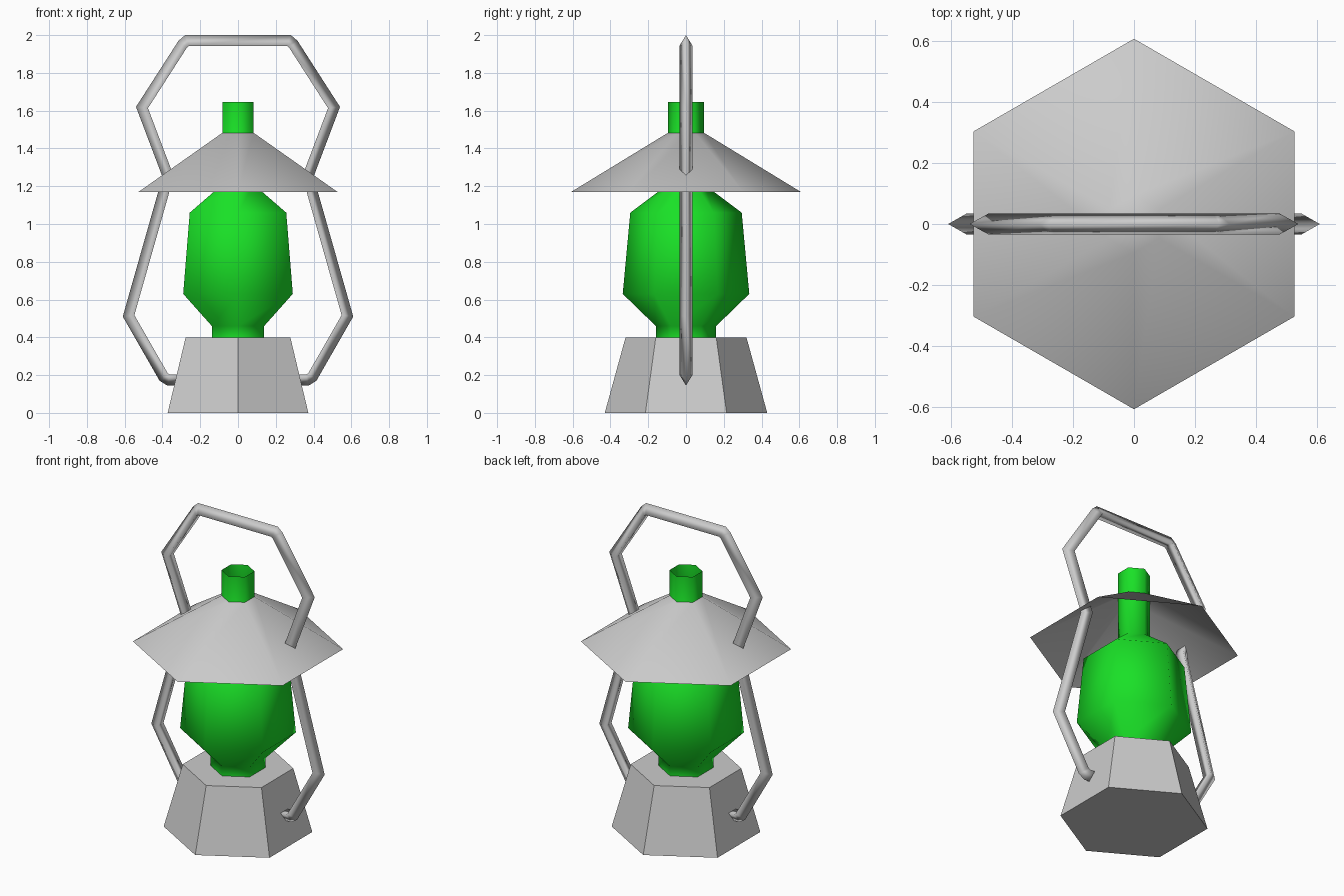
import bpy, bmesh
from math import sin, cos, pi
from mathutils import Vector

if "Cube" in bpy.data.objects:
    bpy.data.objects.remove(bpy.data.objects["Cube"])


def finish(name, bm, smooth, material=None):
    bmesh.ops.recalc_face_normals(bm, faces=bm.faces[:])
    mesh = bpy.data.meshes.new(name)
    bm.to_mesh(mesh)
    bm.free()
    for p in mesh.polygons:
        p.use_smooth = smooth
    if material:
        mesh.materials.append(material)
    obj = bpy.data.objects.new(name, mesh)
    bpy.context.collection.objects.link(obj)
    return obj


def bridge(bm, rings):
    for a, b in zip(rings, rings[1:]):
        n = len(a)
        for i in range(n):
            j = (i + 1) % n
            bm.faces.new((a[i], a[j], b[j], b[i]))


def hex_lathe(name, profile, cap_bottom, cap_top, smooth, material=None):
    """Six-sided lathe with corners on the y axis; profile is (radius, z)."""
    bm = bmesh.new()
    rings = [[bm.verts.new((r * cos(pi / 2 + k * pi / 3),
                            r * sin(pi / 2 + k * pi / 3), z))
              for k in range(6)] for r, z in profile]
    bridge(bm, rings)
    if cap_bottom:
        bm.faces.new(rings[0])
    if cap_top:
        bm.faces.new(rings[-1])
    return finish(name, bm, smooth, material)


green = bpy.data.materials.new("green_glass")
green.diffuse_color = (0.01, 0.75, 0.02, 1)
green.use_nodes = True
green.node_tree.nodes["Principled BSDF"].inputs["Base Color"].default_value = green.diffuse_color

# Tapered base
hex_lathe("base", [(0.43, 0), (0.32, 0.40)], True, True, False)

# Glass globe running up into the open chimney
hex_lathe("globe_and_chimney",
          [(0.16, 0.40), (0.16, 0.46), (0.335, 0.63), (0.295, 1.06),
           (0.095, 1.21), (0.095, 1.645)], False, False, True, green)

# Conical shade, open underneath
hex_lathe("shade", [(0.608, 1.17), (0.095, 1.483)], False, True, True)

# Handle: triangular section with its ridge outwards, swept with mitred corners
half = [(0.28, 2.0), (0.315, 1.97), (0.54, 1.62), (0.40, 1.25),
        (0.61, 0.51), (0.415, 0.17), (0.375, 0.145), (0.29, 0.145)]
path = [Vector((-x, z)) for x, z in reversed(half)] + [Vector(p) for p in half]
depth, half_width = 0.057, 0.035
bm = bmesh.new()
rings = []
for i, p in enumerate(path):
    d_in = (p - path[i - 1]).normalized() if i else None
    d_out = (path[i + 1] - p).normalized() if i < len(path) - 1 else d_in
    d_in = d_in or d_out
    n_in, n_out = Vector((d_in.y, -d_in.x)), Vector((d_out.y, -d_out.x))
    q = p + (n_in + n_out) * depth / (1 + n_in.dot(n_out))
    rings.append([bm.verts.new((p.x, 0, p.y)),
                  bm.verts.new((q.x, half_width, q.y)),
                  bm.verts.new((q.x, -half_width, q.y))])
bridge(bm, rings)
bm.faces.new(rings[0])
bm.faces.new(rings[-1])
finish("handle", bm, True)
